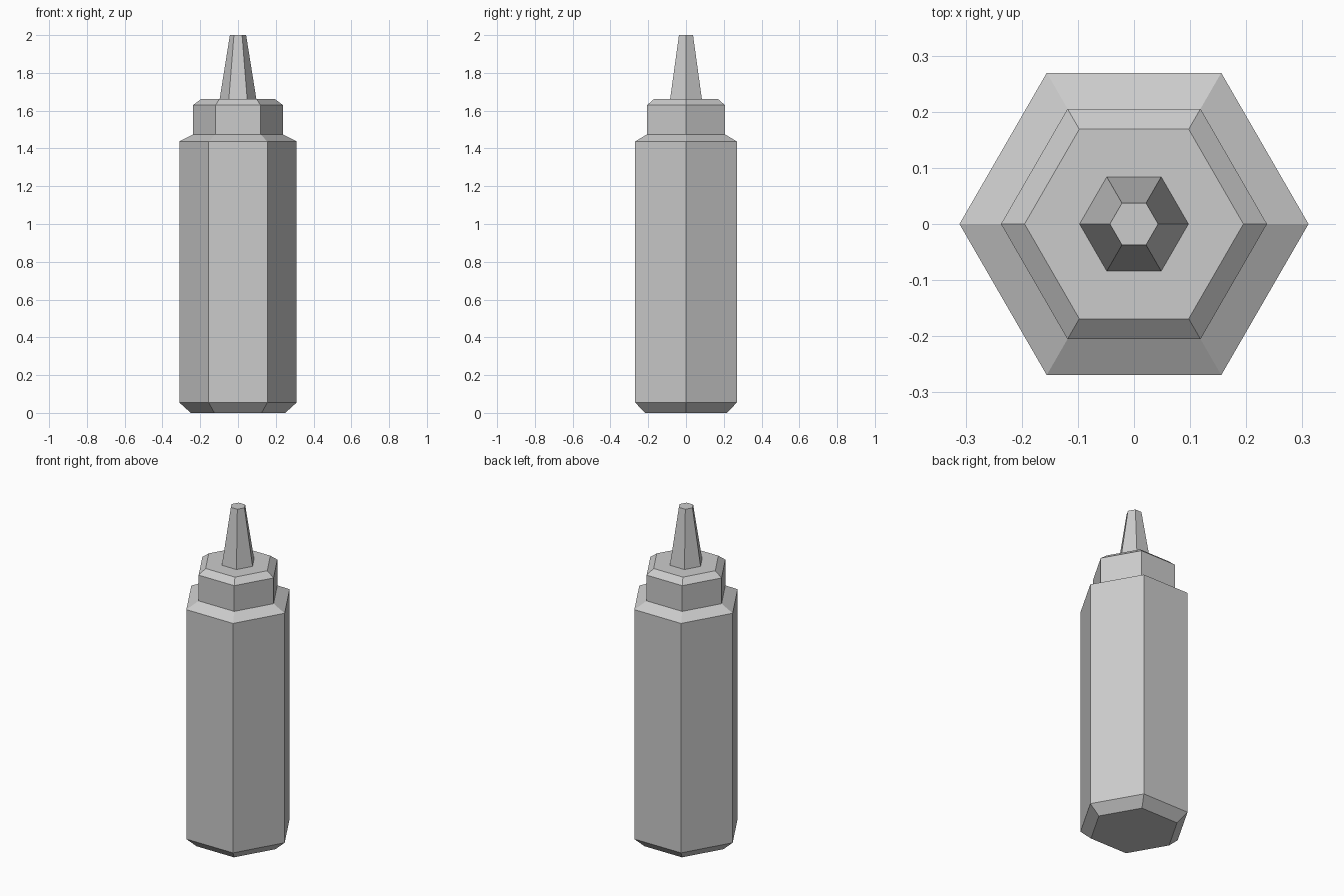
import bpy
import bmesh
from math import cos, sin, tau

SIDES = 6

cube = bpy.data.objects.get("Cube")
if cube:
    bpy.data.objects.remove(cube, do_unlink=True)


def flat_material(name, rgb):
    mat = bpy.data.materials.new(name)
    mat.use_nodes = True
    colour = (*rgb, 1)
    mat.diffuse_color = colour
    mat.node_tree.nodes["Principled BSDF"].inputs["Base Color"].default_value = colour
    return mat


def hex_lathe(name, profile, mat, close_bottom=False, close_top=False):
    """Sweep (radius, height) pairs around z with six flat sides."""
    bm = bmesh.new()
    rings = [[bm.verts.new((r * cos(tau * i / SIDES), r * sin(tau * i / SIDES), z))
              for i in range(SIDES)] for r, z in profile]
    for low, high in zip(rings, rings[1:]):
        for i in range(SIDES):
            j = (i + 1) % SIDES
            bm.faces.new((low[i], low[j], high[j], high[i]))
    if close_bottom:
        bm.faces.new(rings[0][::-1])
    if close_top:
        bm.faces.new(rings[-1])
    mesh = bpy.data.meshes.new(name)
    bm.to_mesh(mesh)
    bm.free()
    mesh.materials.append(mat)
    obj = bpy.data.objects.new(name, mesh)
    bpy.context.collection.objects.link(obj)
    return obj


grey = flat_material("light_grey", (0.6, 0.6, 0.6))

# Bottle with a chamfered base and a sloping shoulder
hex_lathe("bottle_body", [(0.25, 0), (0.311, 0.055), (0.311, 1.437), (0.237, 1.475)],
          grey, close_bottom=True)

# Screw cap with a chamfered rim
hex_lathe("cap", [(0.237, 1.475), (0.237, 1.63), (0.195, 1.662)], grey, close_top=True)

# Tapered nozzle
hex_lathe("nozzle", [(0.097, 1.662), (0.043, 2)], grey, close_top=True)
